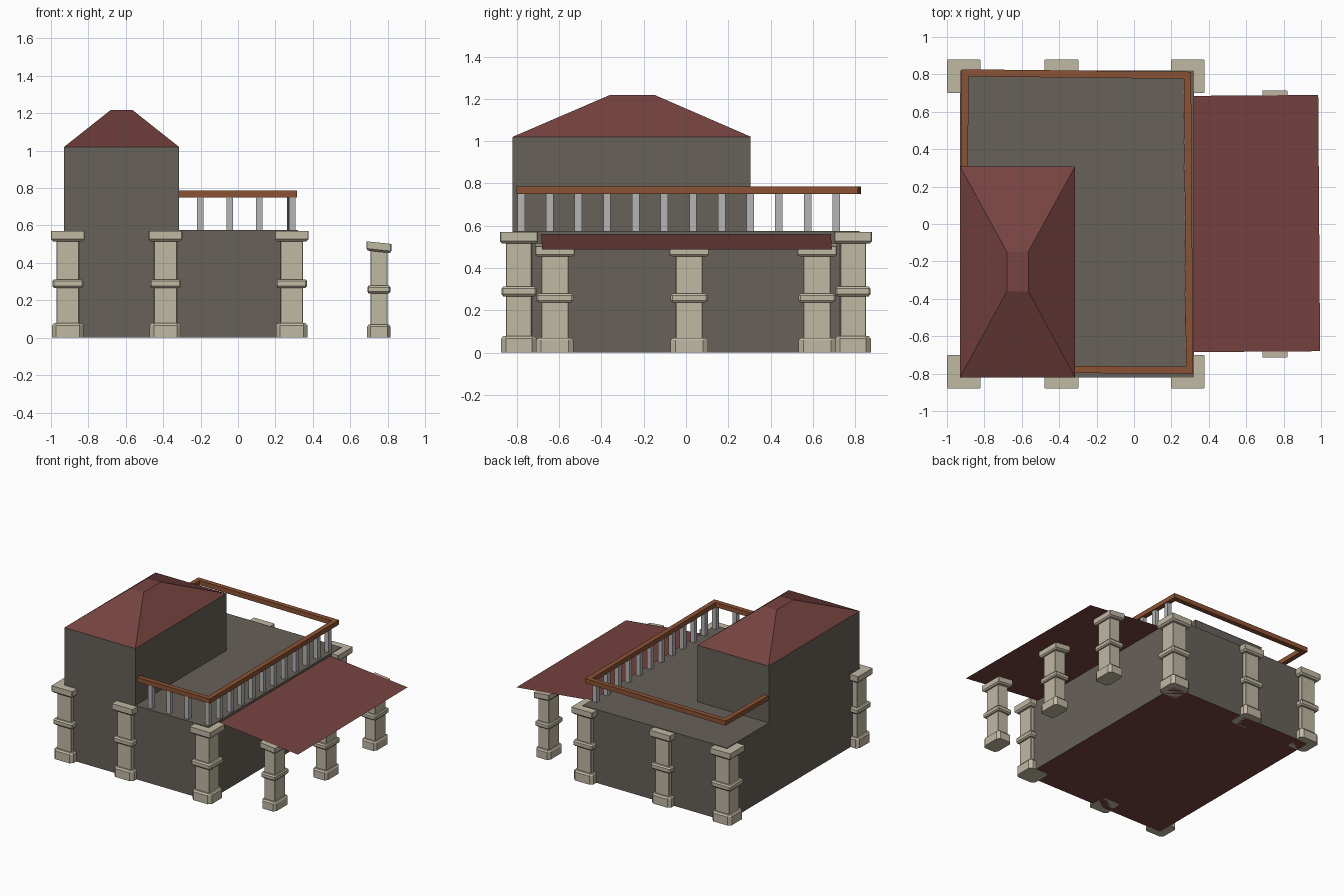
import bpy, bmesh
from mathutils import Vector

if "Cube" in bpy.data.objects:
    bpy.data.objects.remove(bpy.data.objects["Cube"])


def material(name, rgb):
    m = bpy.data.materials.new(name)
    m.diffuse_color = (*rgb, 1)
    m.use_nodes = True
    m.node_tree.nodes["Principled BSDF"].inputs["Base Color"].default_value = m.diffuse_color
    return m


WALL = material("grey wall", (0.135, 0.12, 0.10))
RED = material("roof red", (0.18, 0.056, 0.051))
STONE = material("pale stone", (0.53, 0.48, 0.37))
WOOD = material("brown wood", (0.26, 0.085, 0.035))
METAL = material("light grey metal", (0.46, 0.46, 0.47))


def make(name, verts, faces, *mats):
    me = bpy.data.meshes.new(name)
    me.from_pydata(verts, [], faces)
    for m in mats:
        me.materials.append(m)
    bm = bmesh.new()
    bm.from_mesh(me)
    if len(faces) > 1:
        bmesh.ops.recalc_face_normals(bm, faces=bm.faces)
    bm.to_mesh(me)
    bm.free()
    ob = bpy.data.objects.new(name, me)
    bpy.context.collection.objects.link(ob)
    return ob


def loft(name, rings, *mats):
    """Skin closed rings of equal length and cap both ends."""
    n = len(rings[0])
    verts = [v for r in rings for v in r]
    faces = [tuple(range(n)), tuple(range(len(verts) - n, len(verts)))]
    for k in range(len(rings) - 1):
        for i in range(n):
            j = (i + 1) % n
            faces.append((k * n + i, k * n + j, (k + 1) * n + j, (k + 1) * n + i))
    return make(name, verts, faces, *mats)


def rect(x0, x1, y0, y1, z):
    return [(x0, y0, z), (x1, y0, z), (x1, y1, z), (x0, y1, z)]


# main block, with a red floor underneath
DECK = 0.575
block = loft("main_block", [rect(-0.93, 0.32, -0.82, 0.82, z) for z in (0, DECK)], WALL, RED)
for p in block.data.polygons:
    if p.normal.z < -0.5:
        p.material_index = 1

# upper room and hipped roof
loft("upper_room", [rect(-0.93, -0.315, -0.82, 0.305, z) for z in (DECK, 1.02)], WALL)
loft("hipped_roof", [rect(-0.93, -0.315, -0.82, 0.308, 1.02),
                     rect(-0.68, -0.565, -0.36, -0.148, 1.218)], RED)

# sloping porch canopy (single sheet)
SLOPE = 0.105
def canopy_z(x):
    return 0.558 - SLOPE * (x - 0.32)

make("porch_canopy", [(0.32, -0.685, canopy_z(0.32)), (0.995, -0.68, canopy_z(0.995)),
                      (0.985, 0.69, canopy_z(0.985)), (0.32, 0.685, canopy_z(0.32))],
     [(0, 1, 2, 3)], RED)

# columns: height, half width, corner chamfer
PROFILE = [(0, .084, .022), (.066, .084, .022), (.078, .074, .012), (.078, .061, .003),
           (.266, .061, .003), (.266, .074, .006), (.276, .083, .008), (.302, .083, .008),
           (.312, .074, .006), (.312, .061, .003), (.515, .061, .003), (.515, .078, .004),
           (.527, .09, .004), (.57, .09, .004)]


def column(name, x, y, sx=1.0, sy=1.0, sz=1.0, tilt=0.0):
    rings = []
    for z, h, c in PROFILE:
        d = h - c
        pts = [(h, -d), (h, d), (d, h), (-d, h), (-h, d), (-h, -d), (-d, -h), (d, -h)]
        t = tilt if z > 0.5 else 0
        rings.append([(x + a * sx, y + b * sy, z * sz - t * a * sx) for a, b in pts])
    loft(name, rings, STONE)


for cx in (-0.91, -0.388, 0.287):
    for side, cy in (("front", -0.79), ("back", 0.79)):
        column(side + "_column", cx, cy)
for cy in (-0.62, 0.015, 0.62):
    column("porch_column", 0.753, cy, 0.74, 1.05, 0.892, SLOPE)

# mitred handrail round the open deck
PATH = [Vector(p) for p in ((-0.907, 0.30), (-0.903, 0.808), (0.286, 0.795),
                            (0.297, -0.782), (-0.32, -0.778))]
rings = []
for i, p in enumerate(PATH):
    dirs = []
    if i > 0:
        dirs.append((p - PATH[i - 1]).normalized())
    if i < len(PATH) - 1:
        dirs.append((PATH[i + 1] - p).normalized())
    normals = [Vector((-d.y, d.x)) for d in dirs]
    m = sum(normals, Vector((0, 0))).normalized()
    m = m * (0.019 / m.dot(normals[0]))
    a, b = p + m, p - m
    rings.append([(a.x, a.y, 0.75), (b.x, b.y, 0.75), (b.x, b.y, 0.786), (a.x, a.y, 0.786)])
loft("handrail", rings, WOOD)


# balusters along the right and front edges
def baluster(x, y):
    h = 0.0175
    loft("baluster", [rect(x - h, x + h, y - h, y + h, z) for z in (DECK - 0.003, 0.753)], METAL)


for k in range(12):
    y = -0.78 + k * 0.1355
    baluster(0.291 - 0.007 * (y + 0.78), y)
for x in (-0.203, -0.045, 0.113):
    baluster(x, -0.78)
